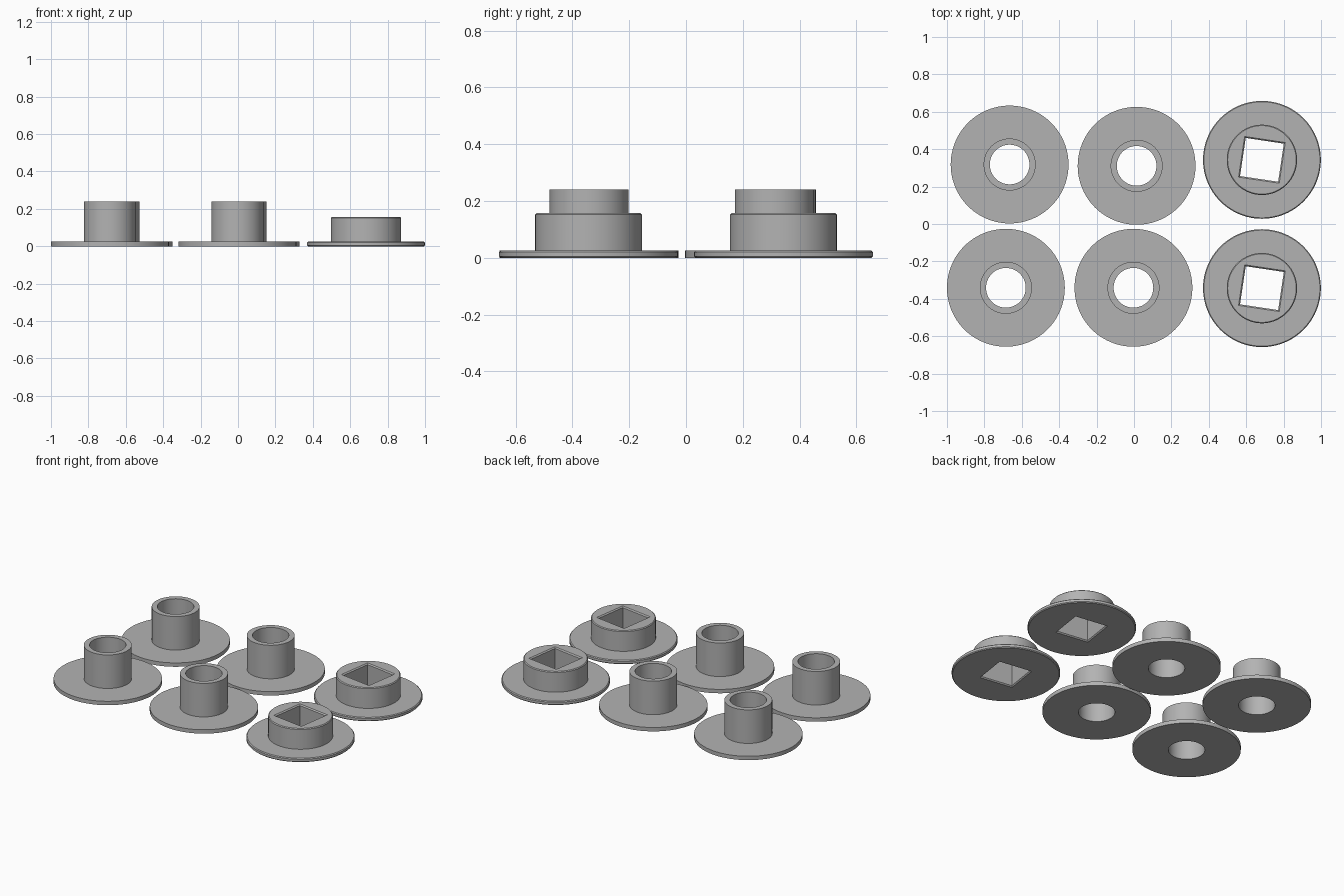
import bpy, bmesh, math

if "Cube" in bpy.data.objects:
    bpy.data.objects.remove(bpy.data.objects["Cube"])

SEG = 96
FLANGE_R, FLANGE_H = 0.315, 0.025

grey = bpy.data.materials.new("plain grey")
grey.diffuse_color = (0.45, 0.45, 0.45, 1)
grey.use_nodes = True
grey.node_tree.nodes["Principled BSDF"].inputs["Base Color"].default_value = grey.diffuse_color


def loft(name, rings, closed):
    """Join rings of points; closed joins the last ring to the first, otherwise the ends are capped."""
    bm = bmesh.new()
    loops = [[bm.verts.new(p) for p in ring] for ring in rings]
    n = len(loops[0])
    pairs = list(zip(loops, loops[1:])) + ([(loops[-1], loops[0])] if closed else [])
    for a, b in pairs:
        for i in range(n):
            j = (i + 1) % n
            bm.faces.new((a[i], a[j], b[j], b[i]))
    if not closed:
        bm.faces.new(loops[0])
        bm.faces.new(loops[-1])
    bmesh.ops.recalc_face_normals(bm, faces=bm.faces)
    mesh = bpy.data.meshes.new(name)
    bm.to_mesh(mesh)
    bm.free()
    mesh.materials.append(grey)
    obj = bpy.data.objects.new(name, mesh)
    bpy.context.collection.objects.link(obj)
    return obj


def ring(r, z, n=SEG, turn=0.0):
    return [(r * math.cos(turn + math.tau * i / n), r * math.sin(turn + math.tau * i / n), z)
            for i in range(n)]


def smooth(obj):
    bpy.ops.object.select_all(action='DESELECT')
    obj.select_set(True)
    bpy.context.view_layer.objects.active = obj
    bpy.ops.object.shade_smooth_by_angle(angle=math.radians(30))


# tall flanged sleeves with a round bore
for i, (x, y) in enumerate([(-0.665, 0.318), (0.014, 0.311), (-0.685, -0.341), (-0.003, -0.341)]):
    profile = [(0.106, 0), (FLANGE_R, 0), (FLANGE_R, FLANGE_H),
               (0.139, FLANGE_H), (0.139, 0.24), (0.106, 0.24)]
    sleeve = loft(f"round_sleeve_{i + 1}", [ring(r, z) for r, z in profile], True)
    sleeve.location = (x, y, 0)
    smooth(sleeve)

# short flanged hubs with softened rims and a square socket
for i, y in enumerate([0.343, -0.343]):
    c = 0.005
    profile = [(FLANGE_R - c, 0), (FLANGE_R, c), (FLANGE_R, FLANGE_H - c), (FLANGE_R - c, FLANGE_H),
               (0.188, FLANGE_H), (0.188, 0.157 - c), (0.188 - c, 0.157)]
    hub = loft(f"square_hub_{i + 1}", [ring(r, z) for r, z in profile], False)
    hub.location = (0.684, y, 0)

    # socket cutter: square shaft that flares at both mouths
    k, turn = math.sqrt(0.5), math.radians(45 - 8.5)
    sides = [(0.236, -0.01), (0.206, 0.007), (0.206, 0.15), (0.226, 0.16)]
    cutter = loft(f"socket_cutter_{i + 1}", [ring(s * k, z, 4, turn) for s, z in sides], False)
    cutter.location = hub.location
    cutter.hide_render = True
    cutter.hide_viewport = False
    cut = hub.modifiers.new("socket", 'BOOLEAN')
    cut.operation = 'DIFFERENCE'
    cut.solver = 'EXACT'
    cut.object = cutter
    bpy.ops.object.select_all(action='DESELECT')
    hub.select_set(True)
    bpy.context.view_layer.objects.active = hub
    bpy.ops.object.modifier_apply(modifier=cut.name)
    bpy.data.objects.remove(cutter)
    smooth(hub)
